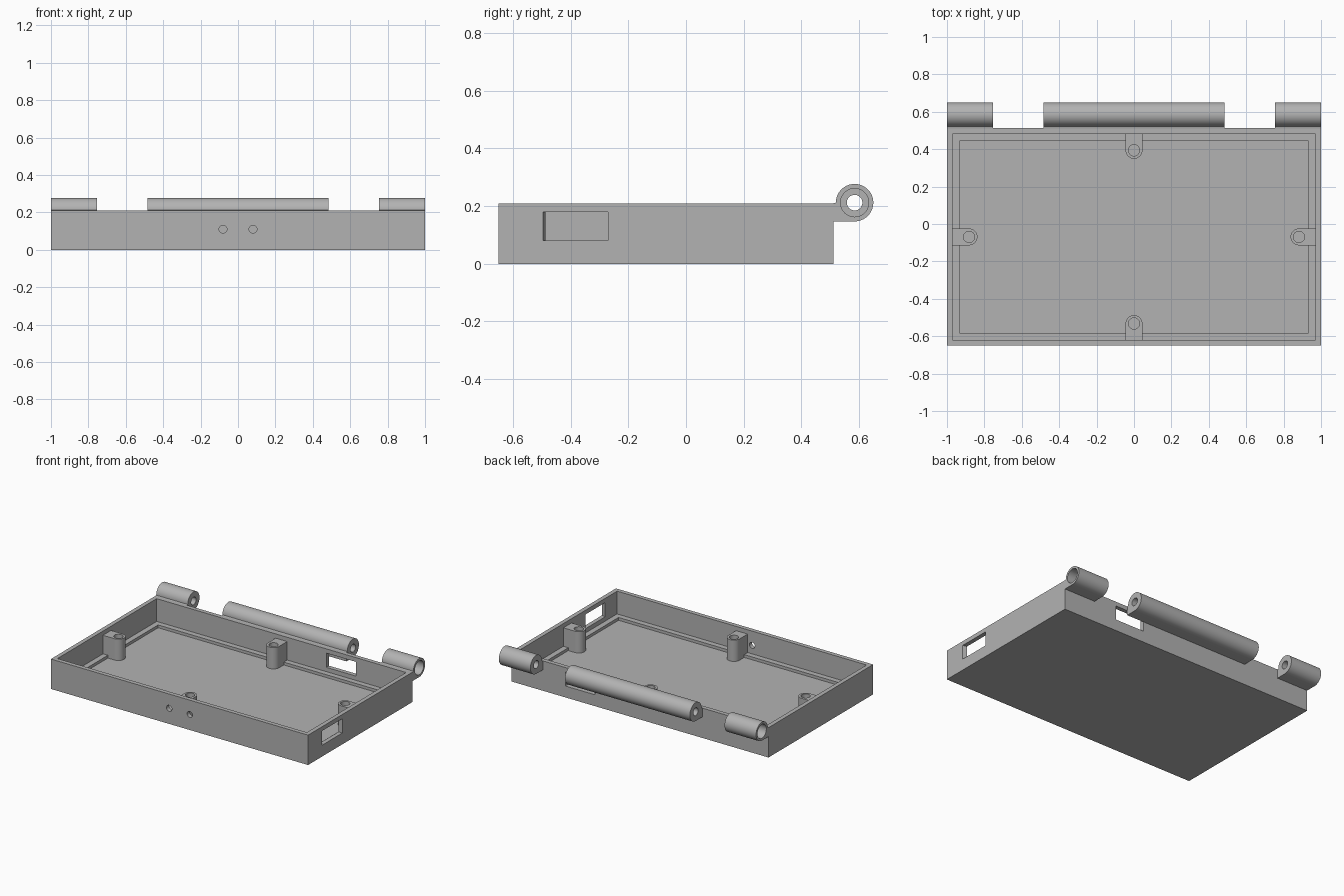
import bpy, bmesh, math
from mathutils import Vector, Matrix

if "Cube" in bpy.data.objects:
    bpy.data.objects.remove(bpy.data.objects["Cube"], do_unlink=True)

GREY = (0.45, 0.45, 0.45, 1)
grey = bpy.data.materials.new("plain_grey")
grey.use_nodes = True
grey.diffuse_color = GREY
grey.node_tree.nodes["Principled BSDF"].inputs["Base Color"].default_value = GREY

# Main dimensions
FRONT, BACK, TOP = -0.65, 0.512, 0.21
MID = (FRONT + BACK) / 2
HALF = (BACK - FRONT) / 2
WALL, LEDGE, FLOOR = 0.03, 0.068, 0.03
POST_TOP, POST_R = 0.18, 0.045
PIN_Y, PIN_Z, PIN_R = 0.585, 0.212, 0.065


def prism(name, points, direction):
    """Extrude a closed outline of 3D points along a direction."""
    bm = bmesh.new()
    face = bm.faces.new([bm.verts.new(p) for p in points])
    out = bmesh.ops.extrude_face_region(bm, geom=[face])
    verts = [g for g in out["geom"] if isinstance(g, bmesh.types.BMVert)]
    bmesh.ops.translate(bm, verts=verts, vec=Vector(direction))
    bmesh.ops.recalc_face_normals(bm, faces=bm.faces)
    mesh = bpy.data.meshes.new(name)
    bm.to_mesh(mesh)
    bm.free()
    mesh.materials.append(grey)
    obj = bpy.data.objects.new(name, mesh)
    bpy.context.collection.objects.link(obj)
    return obj


def box(name, x0, x1, y0, y1, z0, z1):
    base = [(x0, y0, z0), (x1, y0, z0), (x1, y1, z0), (x0, y1, z0)]
    return prism(name, base, (0, 0, z1 - z0))


def arc(radius, start, end, steps):
    return [(radius * math.cos(a), radius * math.sin(a)) for a in
            (math.radians(start + (end - start) * i / steps) for i in range(steps + 1))]


def circle(radius, steps=40):
    return arc(radius, 0, 360, steps)[:-1]


def cut(obj, cutter):
    """Subtract the cutter and discard it."""
    mod = obj.modifiers.new("cut", "BOOLEAN")
    mod.operation, mod.solver, mod.object = "DIFFERENCE", "EXACT", cutter
    bpy.context.view_layer.objects.active = obj
    bpy.ops.object.modifier_apply(modifier=mod.name)
    bpy.data.objects.remove(cutter, do_unlink=True)


def smooth(obj):
    bpy.ops.object.select_all(action="DESELECT")
    obj.select_set(True)
    bpy.context.view_layer.objects.active = obj
    bpy.ops.object.shade_smooth_by_angle(angle=math.radians(30))


# Tray: hollow box with a low ledge around the floor
tray = box("tray", -1, 1, FRONT, BACK, 0, TOP)
for inset, bottom in ((WALL, 0.05), (LEDGE, FLOOR)):
    cut(tray, box("cavity", -1 + inset, 1 - inset, FRONT + inset, BACK - inset, bottom, 0.4))

# Side window with one slightly slanted edge, and back window
cut(tray, prism("side_window", [(0.95, -0.482, 0.08), (1.01, -0.498, 0.08),
                                (1.01, -0.27, 0.08), (0.95, -0.27, 0.08)], (0, 0, 0.1)))
cut(tray, box("back_window", 0.35, 0.58, BACK - 0.05, BACK + 0.01, 0.08, 0.18))

# Two small round holes in the front wall
for x in (-0.08, 0.08):
    ring = [(x + u, FRONT - 0.01, 0.11 + v) for u, v in circle(0.021, 24)]
    cut(tray, prism("front_hole", ring, (0, 0.06, 0)))
smooth(tray)

# Screw posts in the middle of each wall
for name, angle, reach in (("right", 0, 1), ("back", 90, HALF),
                           ("left", 180, 1), ("front", 270, HALF)):
    place = Matrix.Translation((0, MID, 0)) @ Matrix.Rotation(math.radians(angle), 4, "Z")
    centre = reach - 0.118
    wall = reach - WALL + 0.005
    outline = [(wall, -POST_R), (wall, POST_R)]
    outline += [(centre + u, v) for u, v in arc(POST_R, 90, 270, 20)]
    post = prism(name + "_screw_post", [place @ Vector((u, v, FLOOR - 0.005)) for u, v in outline],
                 (0, 0, POST_TOP - FLOOR + 0.005))
    hole = [place @ Vector((centre + u, v, 0.06)) for u, v in circle(0.03, 28)]
    cut(post, prism("screw_hole", hole, (0, 0, 0.2)))
    smooth(post)


def rod(name, radius, x0, x1):
    ring = [(x0, PIN_Y + u, PIN_Z + v) for u, v in circle(radius)]
    return prism(name, ring, (x1 - x0, 0, 0))


# Hinge knuckles: round barrel merging into a block against the back wall
for name, x0, x1 in (("left_hinge", 0.755, 1), ("middle_hinge", -0.485, 0.485),
                     ("right_hinge", -1, -0.755)):
    edge = BACK - 0.001 - PIN_Y
    outline = arc(PIN_R, -90, 180, 48) + [(edge, TOP - PIN_Z), (edge, -PIN_R)]
    knuckle = prism(name, [(x0, PIN_Y + u, PIN_Z + v) for u, v in outline], (x1 - x0, 0, 0))
    cut(knuckle, rod("pin_hole", 0.027, x0 - 0.1, x1 + 0.1))
    if x1 == 1:
        cut(knuckle, rod("head_recess", 0.049, 0.85, 1.1))
    if x0 == -1:
        cut(knuckle, rod("head_recess", 0.049, -1.1, -0.85))
    smooth(knuckle)
